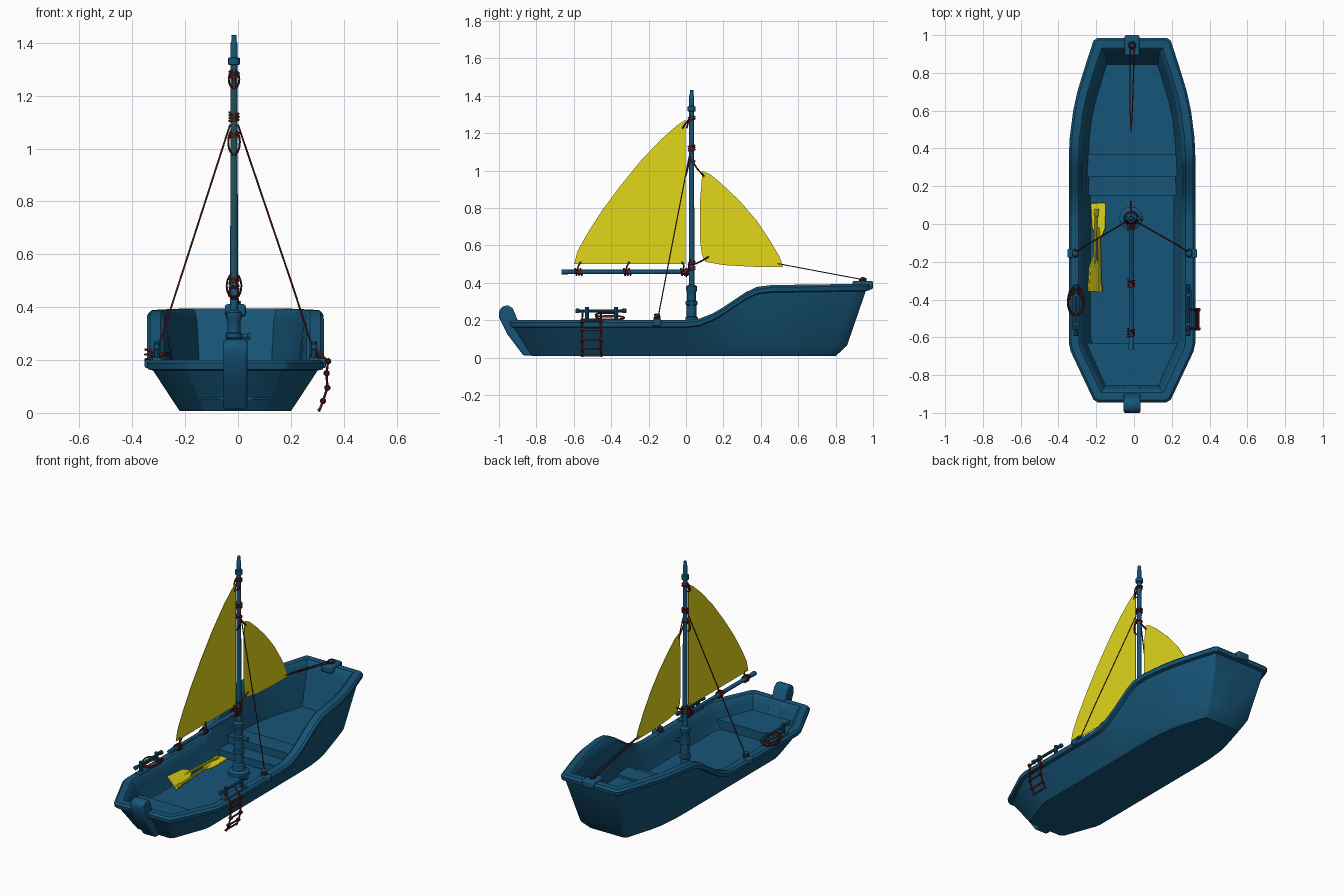
import bpy, bmesh, math
from mathutils import Vector, Matrix

if "Cube" in bpy.data.objects:
    bpy.data.objects.remove(bpy.data.objects["Cube"])

CX = -0.01           # boat centre line
MX, MY = -0.015, 0.03  # mast position


def material(name, col):
    m = bpy.data.materials.new(name)
    m.diffuse_color = (*col, 1)
    m.use_nodes = True
    m.node_tree.nodes["Principled BSDF"].inputs["Base Color"].default_value = m.diffuse_color
    return m


BLUE = material("blue_paint", (0.008, 0.09, 0.185))
YELLOW = material("yellow_cloth", (0.75, 0.68, 0.01))
ROPE = material("dark_red_rope", (0.11, 0.012, 0.012))


def finish(ob, mat, bevel=0, angle=35):
    ob.data.materials.clear()
    ob.data.materials.append(mat)
    if bevel:
        b = ob.modifiers.new("bevel", 'BEVEL')
        b.width, b.segments, b.limit_method = bevel, 2, 'ANGLE'
    bpy.ops.object.select_all(action='DESELECT')
    ob.select_set(True)
    bpy.context.view_layer.objects.active = ob
    bpy.ops.object.shade_smooth_by_angle(angle=math.radians(angle))
    return ob


def from_bmesh(name, bm, mat, bevel=0, angle=35):
    bmesh.ops.recalc_face_normals(bm, faces=bm.faces)
    me = bpy.data.meshes.new(name)
    bm.to_mesh(me)
    bm.free()
    ob = bpy.data.objects.new(name, me)
    bpy.context.collection.objects.link(ob)
    return finish(ob, mat, bevel, angle)


def loft(name, rings, mat, bevel=0):
    bm = bmesh.new()
    vs = [[bm.verts.new(p) for p in r] for r in rings]
    n = len(vs[0])
    for a, b in zip(vs, vs[1:]):
        for i in range(n):
            bm.faces.new((a[i], a[(i + 1) % n], b[(i + 1) % n], b[i]))
    bm.faces.new(vs[0])
    bm.faces.new(vs[-1])
    return from_bmesh(name, bm, mat, bevel)


def prism(name, pts, vec, mat, bevel=0):
    return loft(name, [pts, [Vector(p) + Vector(vec) for p in pts]], mat, bevel)


def box(name, c, s, mat=BLUE, bevel=0.006):
    x, y, z = (v / 2 for v in s)
    base = [(c[0] + i * x, c[1] + j * y, c[2] - z) for i, j in ((-1, -1), (1, -1), (1, 1), (-1, 1))]
    return prism(name, base, (0, 0, s[2]), mat, bevel)


def lathe(name, start, direction, profile, mat=BLUE, n=16):
    # profile: (distance along axis, radius)
    q = Vector(direction).to_track_quat('Z', 'Y')
    ang = [2 * math.pi * i / n for i in range(n)]
    return loft(name, [[Vector(start) + q @ Vector((r * math.cos(a), r * math.sin(a), h)) for a in ang]
                       for h, r in profile], mat)


def rope(name, pts, r=0.0035, closed=False):
    cu = bpy.data.curves.new(name, 'CURVE')
    cu.dimensions, cu.bevel_depth, cu.bevel_resolution, cu.use_fill_caps = '3D', r, 1, True
    s = cu.splines.new('POLY')
    s.points.add(len(pts) - 1)
    for p, c in zip(s.points, pts):
        p.co = (*c, 1)
    s.use_cyclic_u = closed
    ob = bpy.data.objects.new(name, cu)
    bpy.context.collection.objects.link(ob)
    bpy.ops.object.select_all(action='DESELECT')
    ob.select_set(True)
    bpy.context.view_layer.objects.active = ob
    bpy.ops.object.convert(target='MESH')
    return finish(bpy.context.object, ROPE, angle=60)


def wrap(name, c, axis, rx, ry, turns=3, pitch=0.011, r=0.0045):
    q = Vector(axis).to_track_quat('Z', 'Y')
    n = int(turns * 14)
    rope(name, [Vector(c) + q @ Vector((rx * math.cos(i * math.tau / 14), ry * math.sin(i * math.tau / 14),
                                        pitch * (i / 14 - turns / 2))) for i in range(n + 1)], r)


def interp(x, table):
    for (a, u), (b, v) in zip(table, table[1:]):
        if x <= b:
            return u + (v - u) * max(0, x - a) / max(b - a, 1e-6)
    return table[-1][1]


# Hull: rim half outline (y, half width) and sheer line (y, z)
RIM = [(-.945, 0), (-.945, .18), (-.93, .205), (-.675, .325), (-.63, .335), (-.3, .335), (0, .335), (.07, .335),
       (.14, .335), (.2, .335), (.26, .335), (.32, .335), (.38, .334), (.46, .33), (.6, .312), (.7, .29),
       (.8, .26), (.9, .228), (.97, .205), (.985, .185), (.985, 0)]
SHEER = [(0, .2), (.07, .208), (.14, .235), (.2, .27), (.26, .31), (.32, .35), (.38, .378), (.46, .388), (.985, .395)]
N = len(RIM)
tops = [interp(y, SHEER) for y, x in RIM]
bottom = [Vector((x * .63, interp(y, [(-.945, -.825), (-.6, -.55), (.5, .48), (.985, .80)]))) for y, x in RIM]


def inset(d):
    out = []
    for i, (y, x) in enumerate(RIM):
        if i in (0, N - 1):
            out.append(Vector((0, y + (d if i == 0 else -d))))
            continue
        p = Vector((x, y))
        a = (p - Vector(RIM[i - 1][::-1])).normalized()
        b = (Vector(RIM[i + 1][::-1]) - p).normalized()
        na, nb = Vector((-a.y, a.x)), Vector((-b.y, b.x))
        m = (na + nb).normalized()
        out.append(p + m * d / max(m.dot(na), .5))
    return out


def lerp(a, b, t):
    return [p.lerp(q, t) for p, q in zip(a, b)]


def full(half, zs):
    right = [Vector((p.x + CX, p.y, z)) for p, z in zip(half, zs)]
    left = [Vector((CX - p.x, p.y, z)) for p, z in zip(half, zs)][1:-1]
    return right + left[::-1]


def level(d, dz):
    return full(inset(d), [t + dz for t in tops])


floor = lerp(bottom, inset(.075), .2)
loft("hull", [full(bottom, [.008] * N), full(lerp(bottom, inset(.024), .38), [.065] * N),
              level(.024, -.04), level(.004, -.035), level(0, -.012), level(.012, 0), level(.052, 0),
              level(.066, -.012), level(.076, -.05), full(floor, [.06] * N)], BLUE)


# Inner steps and seats that follow the inside wall
def deck(name, y0, y1, z):
    side = [f.lerp(w, (z - .06) / (t - .11)) for f, w, t in zip(floor, inset(.076), tops)][1:-1]
    tab = [(p.y, p.x) for p in side]
    y0, y1 = max(y0, tab[0][0]), min(y1, tab[-1][0])
    pts = [(y0, interp(y0, tab))] + [p for p in tab if y0 < p[0] < y1] + [(y1, interp(y1, tab))]
    ring = [(CX + x, y) for y, x in pts] + [(CX - x, y) for y, x in reversed(pts)]
    loft(name, [[(CX + (x - CX) * .92, y, .05) for x, y in ring], [(x, y, z) for x, y in ring]], BLUE)


deck("front_seat", -.9, -.63, .115)
deck("rear_step", .15, .26, .105)
deck("rear_bench", .25, .37, .15)
deck("rear_deck", .36, .9, .135)

# Stem post at the front and rope block at the back
stem = [(-.82, .012), (-.87, .012), (-.955, .125), (-1, .215), (-.998, .255), (-.98, .275), (-.95, .28),
        (-.925, .262), (-.9, .2), (-.87, .16)]
prism("stem_post", [(CX - .045, y, z) for y, z in stem], (.09, 0, 0), BLUE, .008)
box("stern_block", (CX, .945, .388), (.08, .11, .046), bevel=.01)
lathe("stern_peg", (CX, .945, .40), (0, 0, 1), [(0, .014), (.02, .014), (.03, .008)])

# Mast with base collars
lathe("mast", (MX, MY, .05), (0, 0, 1),
      [(0, .062), (.03, .062), (.04, .04), (.07, .036), (.08, .026), (.14, .026), (.145, .034), (.165, .034), (.17, .026),
       (.23, .026), (.235, .032), (.25, .032), (.255, .024), (.3, .024), (.31, .03), (.33, .03), (.34, .015),
       (1.265, .013), (1.268, .022), (1.292, .022), (1.295, .014), (1.35, .013), (1.355, .010), (1.38, .009)])
lathe("mast_peg", (MX, MY, .29), (1, 0, 0), [(0, .008), (.05, .008), (.052, .013), (.062, .013)])
lathe("boom", (MX, -.665, .458), (0, 1, 0),
      [(0, .014), (.03, .014), (.034, .012), (.64, .012), (.645, .015), (.68, .015)])

# Sails
main = [(-.003, 1.272), (-.003, .5), (-.598, .5), (-.58, .57), (-.53, .66), (-.45, .785), (-.35, .92),
        (-.24, 1.055), (-.13, 1.17), (-.05, 1.24)]
jib = [(.088, .998), (.076, .85), (.076, .62), (.085, .55), (.105, .512), (.2, .495), (.35, .486), (.52, .485),
       (.5, .54), (.45, .625), (.38, .73), (.29, .835), (.19, .93), (.13, .98)]
for name, pts in (("main_sail", main), ("jib_sail", jib)):
    prism(name, [(MX - .0015, y, z) for y, z in pts], (.003, 0, 0), YELLOW)

# Rope lashings on mast and boom
for i, (z, t) in enumerate(((1.28, 2), (1.12, 3), (1.05, 1.5), (.505, 2), (.475, 2))):
    wrap(f"mast_lashing_{i}", (MX, MY, z), (0, 0, 1), .0175, .0175, t)
for i, y in enumerate((-.575, -.315, -.01)):
    wrap(f"boom_lashing_{i}", (MX, y, .458), (0, 1, 0), .0175, .0175, 3, .014)
    rope(f"sail_tie_{i}", [(MX + .015, y - .01, .46), (MX + .012, y, .49), (MX, y + .012 * (1 if i < 2 else -1), .512)], .0045)
for i, (z, h, w) in enumerate(((1.262, .036, .02), (1.025, .05, .022), (.48, .05, .028))):
    wrap(f"hanging_loop_{i}", (MX, MY - .017, z), (0, -1, .25), w, h, 1, 0, .004)
rope("main_head_tie", [(MX, .02, 1.28), (MX, -.003, 1.25), (MX, -.02, 1.225)], .005)
rope("jib_head_tie", [(MX, .035, 1.05), (MX, .06, 1.01), (MX, .098, .968)], .005)
rope("jib_tack_tie", [(MX, .035, .495), (MX, .08, .515), (MX, .122, .54)], .005)

# Jib sheet, two strands running to the back
for s in (-1, 1):
    rope("jib_sheet", [(MX, .49, .503), (MX + s * .006, .6, .482), (CX + s * .012, .94, .418)], .003)
wrap("stern_lashing", (CX, .945, .415), (0, 0, 1), .017, .017, 2, .008)

# Side fittings: stays, cleats, oar rests
for s in (-1, 1):
    def at(x, y, z):
        return (CX + s * x, y, z)
    rope("stay", [(MX + s * .015, MY - .01, 1.09), at(.22, -.1, .47), at(.3, -.148, .222)], .0035)
    box("cleat_bracket", at(.318, -.155, .188), (.05, .045, .036))
    lathe("cleat_post", at(.3, -.155, .195), (0, 0, 1), [(0, .013), (.025, .013), (.028, .017), (.036, .017), (.042, .008)], n=10)
    wrap("cleat_lashing", at(.3, -.155, .212), (0, 0, 1), .016, .016, 2, .008, .004)
    lathe("oar_rest_bar", at(.297, -.592, .25), (0, 1, 0),
          [(0, .009), (.004, .013), (.02, .013), (.024, .009), (.25, .009), (.254, .013), (.27, .013), (.274, .009)], n=10)
    for y in (-.53, -.375):
        lathe("oar_rest_post", at(.297, y, .195), (0, 0, 1), [(0, .016), (.01, .016), (.014, .011), (.075, .011)], n=10)
    box("oar_rest_base", at(.297, -.453, .203), (.035, .22, .014), bevel=.004)

# Rope coil on the left rail
for i in range(3):
    c, tilt = Vector((CX - .298, -.405 - .01 * i, .213 + .008 * i)), Matrix.Rotation(.25 * (i - 1), 3, 'Y')
    rope(f"rope_coil_{i}", [c + tilt @ Vector((.043 * math.cos(a), (.075 - .008 * i) * math.sin(a), 0))
                            for a in (k * math.tau / 20 for k in range(20))], .005, True)

# Rope ladder over the right side
drop = [(.285, .25), (.325, .21), (.341, .195), (.335, .15), (.338, .095), (.322, .045), (.306, .005)]
for y in (-.555, -.455):
    rope("ladder_rope", [(x, y + .004 * math.sin(60 * z), z) for x, z in drop], .005)
    for x, z in drop[2:6]:
        wrap("ladder_knot", (x, y, z), (0, 1, 0), .008, .008, 2, .006, .004)
for x, z in drop[2:] :
    rope("ladder_rung", [(x, -.565, max(z, .012)), (x, -.445, max(z, .012))], .0055)


# Oars lying inside
def oar(name, blade_end, handle_end, roll):
    a, b = Vector(blade_end), Vector(handle_end)
    d = (b - a).normalized()
    u = d.cross(Vector((0, 0, 1))).normalized()
    u = Matrix.Rotation(roll, 3, d) @ u
    n = u.cross(d)
    shape = [(0, .034), (.008, .04), (.13, .036), (.165, .022), (.185, .008)]
    ring = [a + d * t + u * w - n * .005 for t, w in shape] + [a + d * t - u * w - n * .005 for t, w in shape[::-1]]
    prism(name + "_blade", ring, n * .01, YELLOW, .003)
    L = (b - a).length
    lathe(name + "_shaft", a + d * .1, d, [(0, .004), (.06, .008), (L - .14, .008), (L - .138, .012), (L - .1, .012)], YELLOW, 10)


oar("oar_one", (-.19, .112, .085), (-.178, -.36, .075), 0)
oar("oar_two", (-.216, -.36, .10), (-.198, .08, .095), .8)
